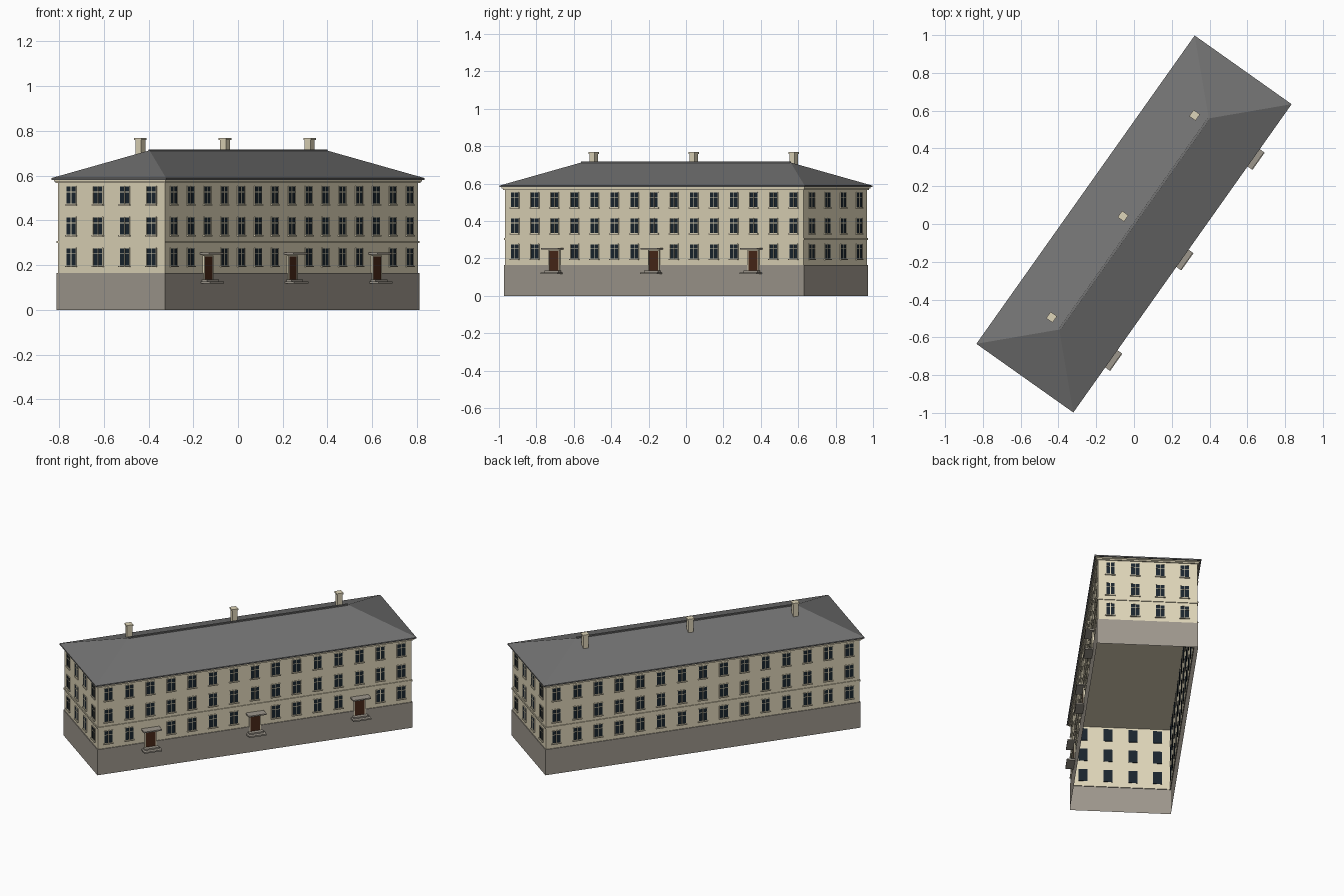
import bpy, bmesh, math
from mathutils import Matrix, Vector

if "Cube" in bpy.data.objects:
    bpy.data.objects.remove(bpy.data.objects["Cube"])

ANGLE = math.radians(54.7)          # building is turned on the plan
HL, HW = 0.978, 0.2925              # half length and half width of the walls
FLOORS = (0.237, 0.375, 0.513)      # window centre heights
DOORS = (2, 7, 12)                  # bays with entrances


def material(name, rgb):
    m = bpy.data.materials.new(name)
    m.diffuse_color = (*rgb, 1)
    m.use_nodes = True
    m.node_tree.nodes["Principled BSDF"].inputs["Base Color"].default_value = m.diffuse_color
    return m


CREAM = material("cream_render", (0.73, 0.66, 0.48))
STONE = material("stone", (0.34, 0.31, 0.265))
ROOF = material("roof_grey", (0.17, 0.17, 0.17))
GLASS = material("dark_glass", (0.01, 0.018, 0.027))
WOOD = material("door_wood", (0.065, 0.02, 0.009))


def finish(name, bm, mat):
    bmesh.ops.recalc_face_normals(bm, faces=bm.faces)
    me = bpy.data.meshes.new(name)
    bm.to_mesh(me)
    bm.free()
    me.materials.append(mat)
    ob = bpy.data.objects.new(name, me)
    ob.rotation_euler.z = ANGLE
    bpy.context.collection.objects.link(ob)
    return ob


def box(bm, x0, x1, y0, y1, z0, z1, mat=Matrix()):
    size = Matrix.Diagonal((x1 - x0, y1 - y0, z1 - z0, 1))
    mid = Matrix.Translation(((x0 + x1) / 2, (y0 + y1) / 2, (z0 + z1) / 2))
    bmesh.ops.create_cube(bm, size=1, matrix=mat @ mid @ size)


def ring(bm, off, z):
    return [bm.verts.new((sx * (HL + off), sy * (HW + off), z))
            for sx, sy in ((-1, -1), (1, -1), (1, 1), (-1, 1))]


def shell(name, profile, mat):
    """Open band around the building from (offset, height) points."""
    bm = bmesh.new()
    rings = [ring(bm, o, z) for o, z in profile]
    for a, b in zip(rings, rings[1:]):
        for i in range(4):
            j = (i + 1) % 4
            bm.faces.new((a[i], a[j], b[j], b[i]))
    return finish(name, bm, mat)


# Hollow walls, plinth and belt course
shell("plinth", [(0.005, 0), (0.005, 0.165), (0, 0.165)], STONE)
shell("walls", [(0, 0.165), (0, 0.575)], CREAM)
shell("belt_course", [(0, 0.299), (0.005, 0.299), (0.005, 0.308), (0, 0.308)], CREAM)

# Cornice slab closing the top of the walls
bm = bmesh.new()
for off, z0, z1 in ((0.008, 0.567, 0.575), (0.014, 0.575, 0.581)):
    box(bm, -HL - off, HL + off, -HW - off, HW + off, z0, z1)
finish("cornice", bm, CREAM)

# Hipped roof
bm = bmesh.new()
low, eave = ring(bm, 0.022, 0.581), ring(bm, 0.022, 0.589)
r0, r1 = (bm.verts.new((x, 0, 0.713)) for x in (-0.685, 0.685))
bm.faces.new(low)
for i in range(4):
    j = (i + 1) % 4
    bm.faces.new((low[i], low[j], eave[j], eave[i]))
bm.faces.new((eave[0], eave[1], r1, r0))
bm.faces.new((eave[1], eave[2], r1))
bm.faces.new((eave[2], eave[3], r0, r1))
bm.faces.new((eave[3], eave[0], r0))
finish("roof", bm, ROOF)

bm = bmesh.new()
box(bm, -0.685, 0.685, -0.006, 0.006, 0.706, 0.718)
finish("ridge_cap", bm, ROOF)

# Chimneys on the rear slope
bm = bmesh.new()
for x in (-0.655, 0, 0.655):
    for h, z0, z1 in ((0.016, 0.65, 0.762), (0.0205, 0.759, 0.768)):
        box(bm, x - h, x + h, 0.071 - h, 0.071 + h, z0, z1)
finish("chimneys", bm, CREAM)


def window(glass, frame, sill, m):
    """Window centred on m, facing local -y."""
    w, h = 0.0265, 0.04
    box(glass, -w, w, -0.002, 0.004, -h, h, m)
    for x in (-w, 0, w):                                   # jambs and mullion
        box(frame, x - 0.0017, x + 0.0017, -0.004, 0, -h, h, m)
    for z in (-h, 0.014, h):                               # rails and transom
        box(frame, -w, w, -0.0035, 0, z - 0.0017, z + 0.0017, m)
    box(sill, -w - 0.004, w + 0.004, -0.009, 0, -h - 0.006, -h - 0.001, m)


# Windows on all four sides
glass, frame, sill = bmesh.new(), bmesh.new(), bmesh.new()
for k in range(4):
    long_side = k % 2 == 0
    half, dist, n = (HL, HW, 15) if long_side else (HW, HL, 4)
    turn = Matrix.Rotation(k * math.pi / 2, 4, 'Z')
    for i in range(n):
        x = -half + (i + 0.5) * 2 * half / n
        for f, z in enumerate(FLOORS):
            if k == 0 and f == 0 and i in DOORS:
                continue
            window(glass, frame, sill, turn @ Matrix.Translation((x, -dist, z)))
finish("window_glass", glass, GLASS)
finish("window_frames", frame, CREAM)
finish("window_sills", sill, CREAM)

# Entrances: door, surround, canopy and two steps
door, surround, canopy, steps = (bmesh.new() for _ in range(4))
for i in DOORS:
    m = Matrix.Translation((-HL + (i + 0.5) * 2 * HL / 15, -HW, 0))
    box(door, -0.031, 0.031, -0.007, 0.004, 0.135, 0.24, m)
    for s in (-0.033, 0.033):
        box(surround, s - 0.003, s + 0.003, -0.010, 0, 0.135, 0.243, m)
    box(surround, -0.036, 0.036, -0.010, 0, 0.239, 0.244, m)
    box(canopy, -0.056, 0.056, -0.050, 0, 0.248, 0.256, m)
    box(steps, -0.045, 0.045, -0.032, 0, 0.126, 0.135, m)
    box(steps, -0.055, 0.055, -0.054, 0, 0.117, 0.126, m)
finish("doors", door, WOOD)
finish("door_surrounds", surround, CREAM)
finish("canopies", canopy, STONE)
finish("entrance_steps", steps, STONE)
